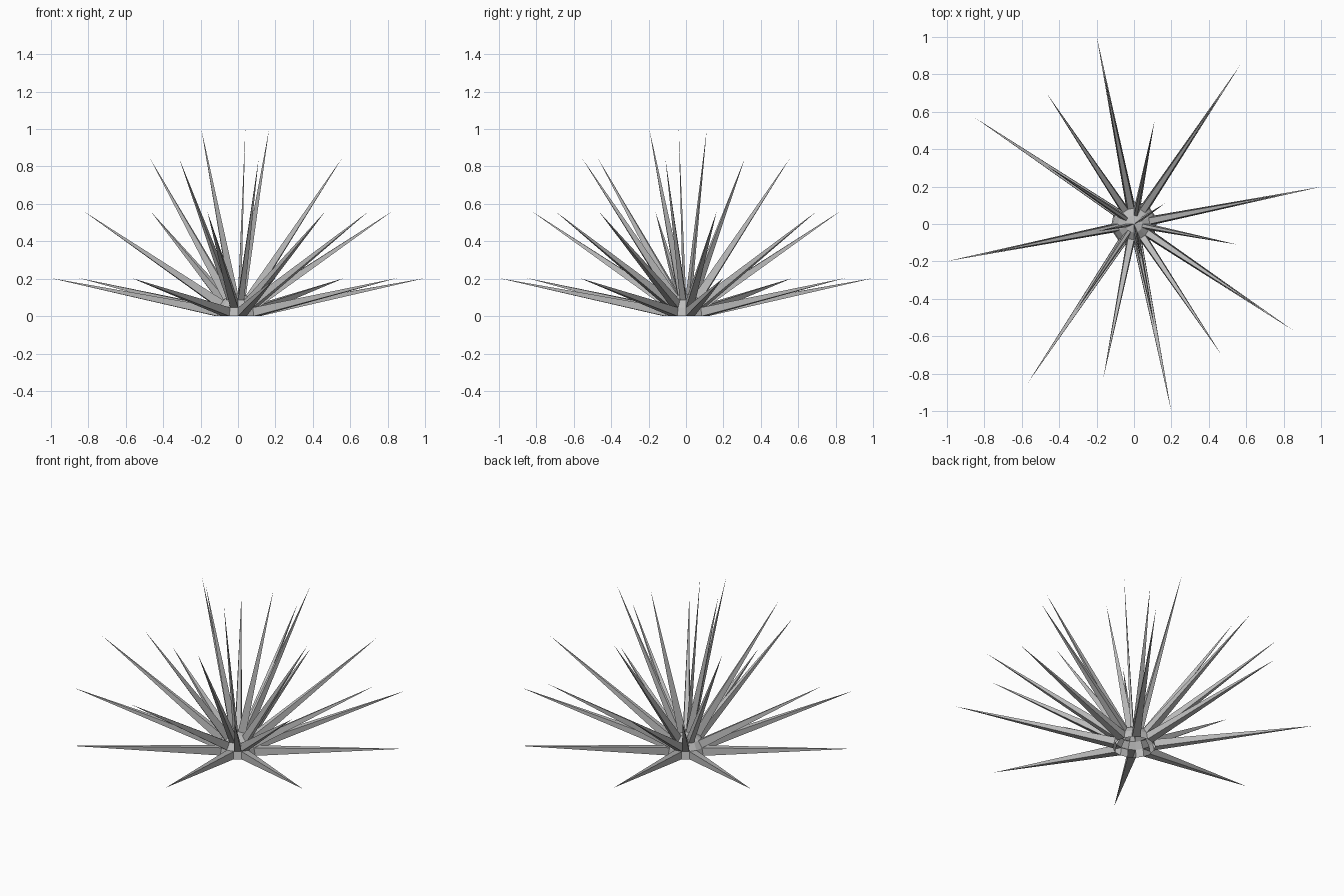
import bpy
import bmesh
from math import cos, sin, pi

cube = bpy.data.objects.get("Cube")
if cube:
    bpy.data.objects.remove(cube, do_unlink=True)

SEGMENTS = 16
STEP = 2 * pi / SEGMENTS
CORE_RADIUS = 0.12

# Each tier, from the ground up: tip reach, tip height, facets that carry a spike
TIERS = [
    (1.02, 0.203, range(0, SEGMENTS, 2)),
    (0.84, 0.56, (0, 2, 4, 5, 8, 11, 13, 14)),
    (0.565, 0.842, (3, 6, 10, 12, 15)),
    (0.2, 1.0, (1, 8, 12)),
]

# Single grey material
grey = bpy.data.materials.new("stone_grey")
grey.use_nodes = True
colour = (0.5, 0.5, 0.5, 1)
grey.diffuse_color = colour
grey.node_tree.nodes["Principled BSDF"].inputs["Base Color"].default_value = colour

# Faceted half-ball core, open underneath
bm = bmesh.new()
rings = []
for level in range(len(TIERS)):
    lat = level * STEP
    rings.append([bm.verts.new((CORE_RADIUS * cos(lat) * cos(i * STEP),
                                CORE_RADIUS * cos(lat) * sin(i * STEP),
                                CORE_RADIUS * sin(lat)))
                  for i in range(SEGMENTS)])
pole = bm.verts.new((0, 0, CORE_RADIUS))

facets = {}
for level, ring in enumerate(rings):
    for i in range(SEGMENTS):
        j = (i + 1) % SEGMENTS
        if level + 1 < len(rings):
            corners = (ring[i], ring[j], rings[level + 1][j], rings[level + 1][i])
        else:
            corners = (ring[i], ring[j], pole)
        facets[level, i] = bm.faces.new(corners)

# Spikes: poke a facet and pull its centre out to the tip
for level, (reach, height, picks) in enumerate(TIERS):
    for i in picks:
        tip = bmesh.ops.poke(bm, faces=[facets[level, i]])["verts"][0]
        angle = (i + 0.5) * STEP
        tip.co = (reach * cos(angle), reach * sin(angle), height)

mesh = bpy.data.meshes.new("spiky_dome")
bm.to_mesh(mesh)
bm.free()
mesh.materials.append(grey)
dome = bpy.data.objects.new("spiky_dome", mesh)
bpy.context.scene.collection.objects.link(dome)
